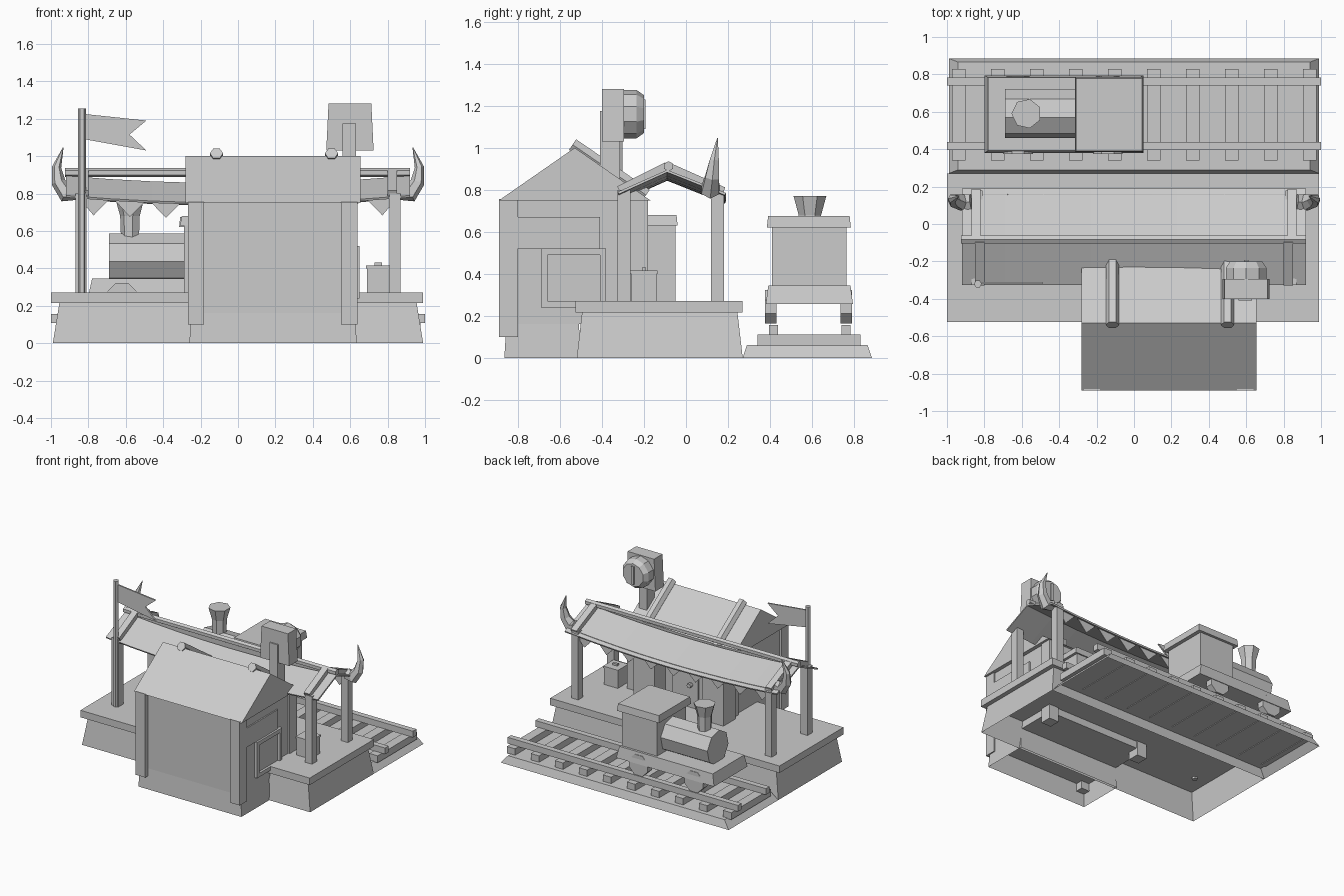
import bpy, bmesh, math
from mathutils import Vector, Matrix

cube = bpy.data.objects.get("Cube")
if cube:
    bpy.data.objects.remove(cube, do_unlink=True)

grey = bpy.data.materials.new("plain_grey")
grey.use_nodes = True
grey.diffuse_color = (0.6, 0.6, 0.6, 1)
grey.node_tree.nodes["Principled BSDF"].inputs["Base Color"].default_value = (0.6, 0.6, 0.6, 1)


def finish(name, bm):
    bmesh.ops.recalc_face_normals(bm, faces=bm.faces)
    mesh = bpy.data.meshes.new(name)
    bm.to_mesh(mesh)
    bm.free()
    mesh.materials.append(grey)
    ob = bpy.data.objects.new(name, mesh)
    bpy.context.collection.objects.link(ob)
    return ob


def box(name, x, y, z, inset=(0, 0), hollow=False):
    """Box from ranges; the top may be inset, the bottom left open."""
    bm = bmesh.new()
    bmesh.ops.create_cube(bm, size=1)
    for v in bm.verts:
        top = v.co.z > 0
        dx, dy = inset if top else (0, 0)
        v.co = (x[1] - dx if v.co.x > 0 else x[0] + dx,
                y[1] - dy if v.co.y > 0 else y[0] + dy,
                z[1] if top else z[0])
    if hollow:
        low = min(bm.faces, key=lambda f: f.calc_center_median().z)
        bmesh.ops.delete(bm, geom=[low], context='FACES_ONLY')
    return finish(name, bm)


def extrude(name, points, depth):
    """Extrude an outline of 3D points along a vector."""
    bm = bmesh.new()
    face = bm.faces.new([bm.verts.new(p) for p in points])
    geo = bmesh.ops.extrude_face_region(bm, geom=[face])["geom"]
    bmesh.ops.translate(bm, vec=depth, verts=[g for g in geo if isinstance(g, bmesh.types.BMVert)])
    bm.faces.new([v for v in face.verts]) if not face.is_valid else None
    return finish(name, bm)


def tube(name, path, radii, sides=6, turn=0.0):
    """Faceted tube through a path with a radius per point."""
    bm = bmesh.new()
    path = [Vector(p) for p in path]
    rings = []
    for i, p in enumerate(path):
        d = (path[min(i + 1, len(path) - 1)] - path[max(i - 1, 0)]).normalized()
        ref = Vector((0, 1, 0)) if abs(d.y) < 0.9 else Vector((0, 0, 1))
        u = d.cross(ref).normalized()
        w = d.cross(u)
        angles = [turn + math.tau * k / sides for k in range(sides)]
        rings.append([bm.verts.new(p + radii[i] * (u * math.cos(a) + w * math.sin(a))) for a in angles])
    for a, b in zip(rings, rings[1:]):
        for k in range(sides):
            j = (k + 1) % sides
            bm.faces.new((a[k], a[j], b[j], b[k]))
    bm.faces.new(rings[0])
    bm.faces.new(rings[-1])
    return finish(name, bm)


def beam(name, a, b, width, height):
    """Square beam between two points."""
    a, b = Vector(a), Vector(b)
    bm = bmesh.new()
    bmesh.ops.create_cube(bm, size=1, matrix=Matrix.Diagonal((width, height, (b - a).length, 1)))
    q = (b - a).to_track_quat('Z', 'Y')
    bm.transform(Matrix.Translation((a + b) / 2) @ q.to_matrix().to_4x4())
    return finish(name, bm)


# Platform and house foundation
box("platform_base", (-.99, .99), (-.52, .27), (0, .215), (.035, .025), True)
box("platform_slab", (-1, .99), (-.525, .27), (.215, .27))
box("house_foundation", (-.26, .635), (-.865, -.5), (0, .16), (.01, .01), True)

# House
box("house_walls", (-.25, .625), (-.855, -.19), (.16, .75))
extrude("house_roof", [(-.28, -.89, .75), (-.28, -.53, 1.0), (-.28, -.17, .75)], (.935, 0, 0))
for x in (-.225, .595):
    for y in (-.845, -.225):
        box("house_corner_post", (x - .043, x + .043), (y - .045, y + .045), (.1, .755))
for x in (-.115, .5):
    tube("roof_rafter", [(x, -.54, 1.015), (x, -.19, .775)], [.035, .035], 6)

# Side window with a counter and sign panel
for y in ((-.69, -.66), (-.41, -.38)):
    box("window_side_frame", (.62, .65), y, (.24, .52))
for z in ((.24, .27), (.49, .52)):
    box("window_cross_frame", (.62, .65), (-.69, -.38), z)
box("window_pane", (.62, .632), (-.67, -.4), (.26, .5))
box("side_panel", (.62, .635), (-.8, -.41), (.52, .67))

# Track-side entrance
for x in (-.2, .4):
    box("entrance_bay", (x - .09, x + .09), (-.2, -.05), (.27, .63))
    box("entrance_bay_cap", (x - .11, x + .11), (-.2, -.04), (.63, .68), (.01, .005))
box("door", (.02, .24), (-.2, -.175), (.27, .64))
tube("door_knob", [(.08, -.18, .45), (.08, -.145, .45)], [.018, .018], 6)

# Luggage
box("suitcase", (.69, .81), (-.26, -.14), (.27, .41))
box("suitcase_lid", (.685, .815), (-.265, -.135), (.4, .415))
box("suitcase_handle", (.73, .77), (-.21, -.19), (.41, .43))

# Canopy frame
for s in (-1, 1):
    x = s * .84
    box("rear_canopy_post", (x - .03, x + .03), (.12, .18), (.25, .8))
    box("front_canopy_post", (x - .03, x + .03), (-.325, -.265), (.25, .8))
    beam("rear_canopy_rafter", (s * .845, -.09, .915), (s * .845, .18, .795), .05, .035)
    beam("front_canopy_rafter", (s * .825, -.09, .915), (s * .825, -.32, .8), .05, .035)
    # Upturned horn ornaments
    tube("horn", [(s * .87, .12, .81), (s * .92, .115, .80), (s * .96, .125, .86),
                  (s * .97, .135, .94), (s * .935, .15, 1.045)],
         [.045, .048, .038, .025, .002], 6)
tube("canopy_ridge_beam", [(-.925, -.083, .912), (.92, -.083, .912)], [.024, .024], 6)

# Sagging canopy cloth
def sag(x):
    return .04 * (1 - (x / .92) ** 2)

bm = bmesh.new()
steps = 8
rows = []
for y, z in ((-.325, .79), (-.09, .895), (.19, .785)):
    xs = [-.92 + 1.84 * i / steps for i in range(steps + 1)]
    rows.append([bm.verts.new((x, y, z - sag(x))) for x in xs])
for a, b in zip(rows, rows[1:]):
    for i in range(steps):
        bm.faces.new((a[i], a[i + 1], b[i + 1], b[i]))
cloth = finish("canopy_cloth", bm)
thick = cloth.modifiers.new("thickness", 'SOLIDIFY')
thick.thickness = .012

# Triangular pennants along the rear eave
bm = bmesh.new()
for i in range(-4, 5):
    x = i * .193
    pts = [(x - .096, .16, .8 - sag(x - .096)), (x + .096, .16, .8 - sag(x + .096)), (x, .16, .69 - sag(x) * .6)]
    bm.faces.new([bm.verts.new(p) for p in pts])
finish("pennants", bm).modifiers.new("thickness", 'SOLIDIFY').thickness = .006

# Flag on a pole
tube("flag_pole", [(-.835, -.32, .2), (-.835, -.32, 1.255)], [.021, .021], 6)
extrude("flag", [(-.82, -.31, 1.225), (-.49, -.31, 1.19), (-.58, -.31, 1.115),
                 (-.49, -.31, 1.03), (-.82, -.31, 1.09)], (0, -.012, 0))

# Clock
box("clock_post", (.56, .63), (-.41, -.315), (.78, 1.175))
box("clock_case", (.472, .725), (-.4, -.295), (1.03, 1.28), (.012, 0))
tube("clock_drum", [(.6, -.3, 1.16), (.6, -.235, 1.16), (.6, -.2, 1.16)], [.115, .115, .09], 10, math.pi / 10)
box("clock_hand", (.588, .612), (-.205, -.192), (1.09, 1.23))

# Railway
box("track_bed", (-.99, .99), (.27, .885), (0, .06), (.05, .02), True)
for i in range(10):
    x = -.938 + i * .2085
    box("sleeper", (x - .036, x + .036), (.34, .83), (.055, .11))
for y in (.417, .762):
    box("rail", (-1, 1), (y - .022, y + .022), (.108, .157))

# Locomotive
box("engine_chassis", (-.8, .05), (.38, .795), (.255, .345), (.02, .012))
tube("boiler", [(-.69, .59, .455), (-.25, .59, .455)], [.132, .132], 8, .15)
tube("funnel", [(-.575, .59, .54), (-.575, .59, .68), (-.575, .59, .77)], [.05, .055, .08], 7)
box("cab", (-.285, .02), (.41, .765), (.34, .625))
box("cab_roof", (-.315, .05), (.385, .785), (.62, .675), (.006, .006))
for x in (-.62, -.14):
    for a, b in ((.375, .43), (.735, .79)):
        tube("wheel", [(x, a, .243), (x, b, .243)], [.086, .086], 8, math.pi / 8)
